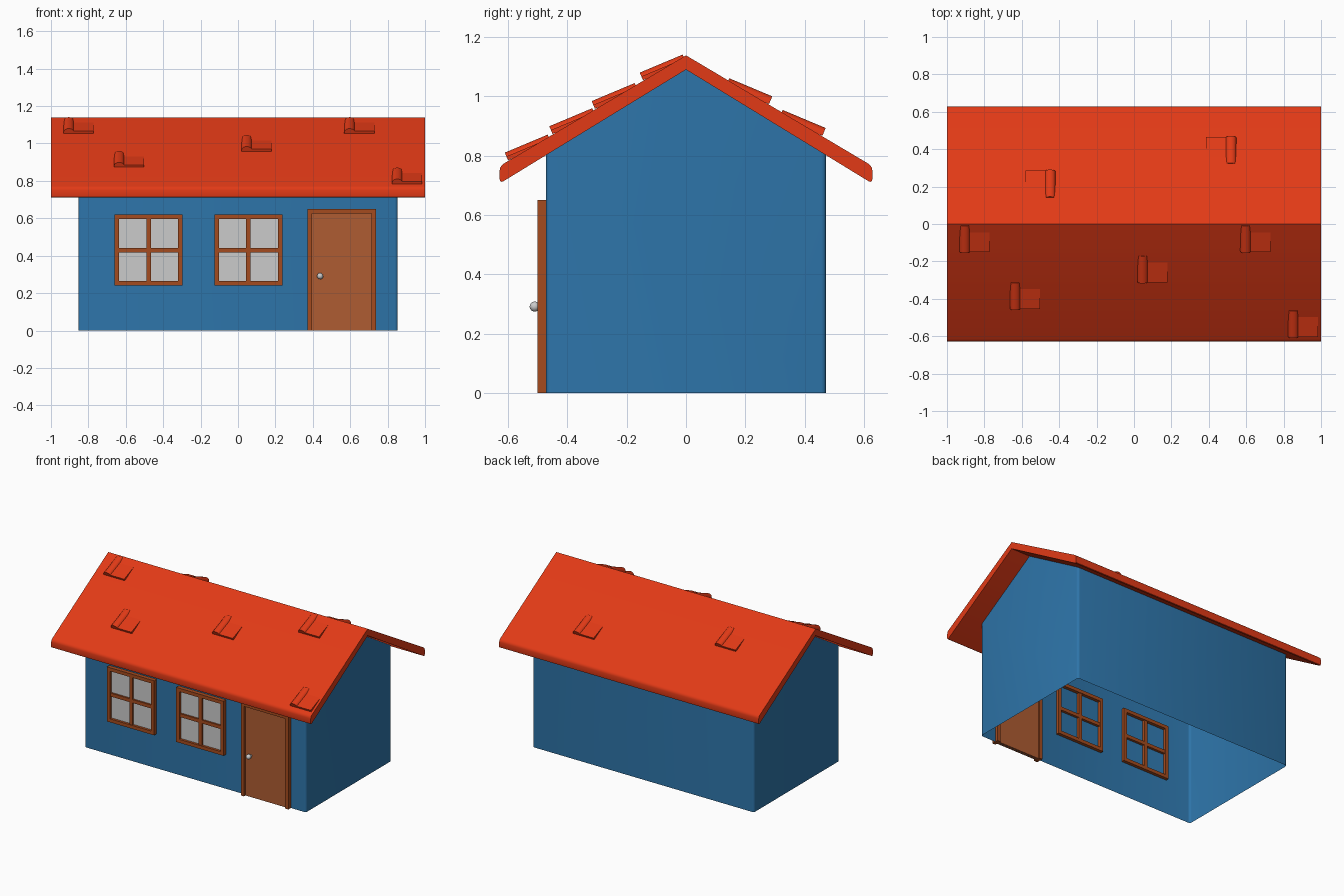
import bpy, bmesh, math
from mathutils import Matrix, Vector

if "Cube" in bpy.data.objects:
    bpy.data.objects.remove(bpy.data.objects["Cube"])


def material(name, rgb):
    m = bpy.data.materials.new(name)
    m.diffuse_color = (*rgb, 1)
    m.use_nodes = True
    m.node_tree.nodes["Principled BSDF"].inputs["Base Color"].default_value = m.diffuse_color
    return m


BLUE = material("wall_blue", (0.027, 0.178, 0.402))
RED = material("roof_red", (0.76, 0.042, 0.008))
BROWN = material("frame_brown", (0.376, 0.07, 0.013))
PANEL = material("door_brown", (0.43, 0.107, 0.032))


def finish(name, bm, mat=None):
    bmesh.ops.recalc_face_normals(bm, faces=bm.faces)
    me = bpy.data.meshes.new(name)
    bm.to_mesh(me)
    bm.free()
    ob = bpy.data.objects.new(name, me)
    bpy.context.collection.objects.link(ob)
    if mat:
        me.materials.append(mat)
    bpy.ops.object.select_all(action='DESELECT')
    ob.select_set(True)
    bpy.context.view_layer.objects.active = ob
    bpy.ops.object.shade_smooth_by_angle(angle=math.radians(35))
    return ob


def prism(bm, pts, y0, y1, matrix=Matrix()):
    """Extrude an (x, z) outline from y0 to y1, then transform it."""
    a = [bm.verts.new(matrix @ Vector((x, y0, z))) for x, z in pts]
    b = [bm.verts.new(matrix @ Vector((x, y1, z))) for x, z in pts]
    bm.faces.new(a)
    bm.faces.new(b[::-1])
    for i in range(len(pts)):
        j = (i + 1) % len(pts)
        bm.faces.new((a[i], b[i], b[j], a[j]))


def box(bm, x0, x1, y0, y1, z0, z1):
    prism(bm, [(x0, z0), (x1, z0), (x1, z1), (x0, z1)], y0, y1)


ALONG_X = Matrix.Rotation(math.pi / 2, 4, 'Z')

# Walls: thin gabled shell, open below, with rounded corners
bm = bmesh.new()
prism(bm, [(-0.472, 0), (0.472, 0), (0.472, 0.815), (0, 1.10), (-0.472, 0.815)],
      -0.854, 0.854, ALONG_X)
corners = [e for e in bm.edges
           if abs(e.verts[0].co.z - e.verts[1].co.z) > 0.5]
bmesh.ops.bevel(bm, geom=corners, offset=0.016, segments=3, profile=0.5, affect='EDGES')
bm.normal_update()
bmesh.ops.delete(bm, geom=[f for f in bm.faces if abs(f.normal.z) > 0.5], context='FACES')
finish("walls", bm, BLUE)

# Roof: chevron slab with rounded eaves
bm = bmesh.new()
prism(bm, [(-0.628, 0.765), (0, 1.138), (0.628, 0.765), (0.628, 0.706), (0, 1.09), (-0.628, 0.706)],
      -1, 1, ALONG_X)
eaves = [e for e in bm.edges if all(abs(v.co.y) > 0.6 for v in e.verts)
         and abs(e.verts[0].co.x - e.verts[1].co.x) > 1]
bmesh.ops.bevel(bm, geom=eaves, offset=0.014, segments=3, profile=0.5, affect='EDGES')
finish("roof", bm, RED)

# Roof tiles: arched cap beside a flat plate, tilted flatter than the roof
W, H = 0.057, 0.028
ARCH = [(W / 2 - W / 2 * math.cos(math.pi * i / 12), H * math.sin(math.pi * i / 12) ** 0.8)
        for i in range(13)]
TILT = Matrix.Rotation(math.atan(0.42), 4, 'X')


def tile(name, x, top_y, turn=0):
    y = top_y - 0.135
    m = (Matrix.Rotation(turn, 4, 'Z')
         @ Matrix.Translation((x, y, 1.14 + 0.593 * y)) @ TILT)
    bm = bmesh.new()
    prism(bm, ARCH, 0, 0.157, m)
    prism(bm, [(W - 0.005, 0), (0.161, 0), (0.161, 0.014), (W - 0.005, 0.014)],
          0.0, 0.15, m)
    finish(name, bm, RED)


for i, (x, y) in enumerate([(-0.933, -0.01), (-0.664, -0.315), (0.018, -0.172),
                            (0.568, -0.01), (0.823, -0.465)]):
    tile(f"front_tile_{i + 1}", x, y)
for i, (x, y) in enumerate([(0.42, -0.145), (-0.547, -0.325)]):
    tile(f"back_tile_{i + 1}", x, y, math.pi)

# Windows: crossed frame passing through the wall, pane in front of it
F0, F1, T = -0.50, -0.45, 0.024
for name, cx in (("left", -0.478), ("right", 0.056)):
    x0, x1, z0, z1 = cx - 0.182, cx + 0.182, 0.24, 0.62
    bm = bmesh.new()
    for x in (x0, x1 - T):
        box(bm, x, x + T, F0, F1, z0, z1)
    for z in (z0, z1 - T):
        box(bm, x0 + T, x1 - T, F0, F1, z, z + T)
    box(bm, cx - T / 2, cx + T / 2, F0 + 0.004, F1 - 0.004, z0 + T, z1 - T)
    box(bm, x0 + T, x1 - T, F0 + 0.005, F1 - 0.005, 0.418, 0.442)
    finish(name + "_window_frame", bm, BROWN)
    bm = bmesh.new()
    box(bm, x0 + 0.01, x1 - 0.01, -0.483, -0.474, z0 + 0.01, z1 - 0.01)
    finish(name + "_window_pane", bm)

# Door frame, panel and knob
bm = bmesh.new()
box(bm, 0.372, 0.372 + T, F0, F1, 0, 0.65)
box(bm, 0.738 - T, 0.738, F0, F1, 0, 0.65)
box(bm, 0.372 + T, 0.738 - T, F0, F1, 0.65 - T, 0.65)
finish("door_frame", bm, BROWN)
bm = bmesh.new()
box(bm, 0.39, 0.72, -0.485, -0.46, 0.001, 0.635)
finish("door_panel", bm, PANEL)
bm = bmesh.new()
bmesh.ops.create_uvsphere(bm, u_segments=20, v_segments=12, radius=0.017,
                          matrix=Matrix.Translation((0.439, -0.51, 0.291)))
bmesh.ops.create_cone(bm, cap_ends=True, segments=16, radius1=0.008, radius2=0.008, depth=0.03,
                      matrix=Matrix.Translation((0.439, -0.493, 0.291))
                      @ Matrix.Rotation(math.pi / 2, 4, 'X'))
finish("door_knob", bm)
